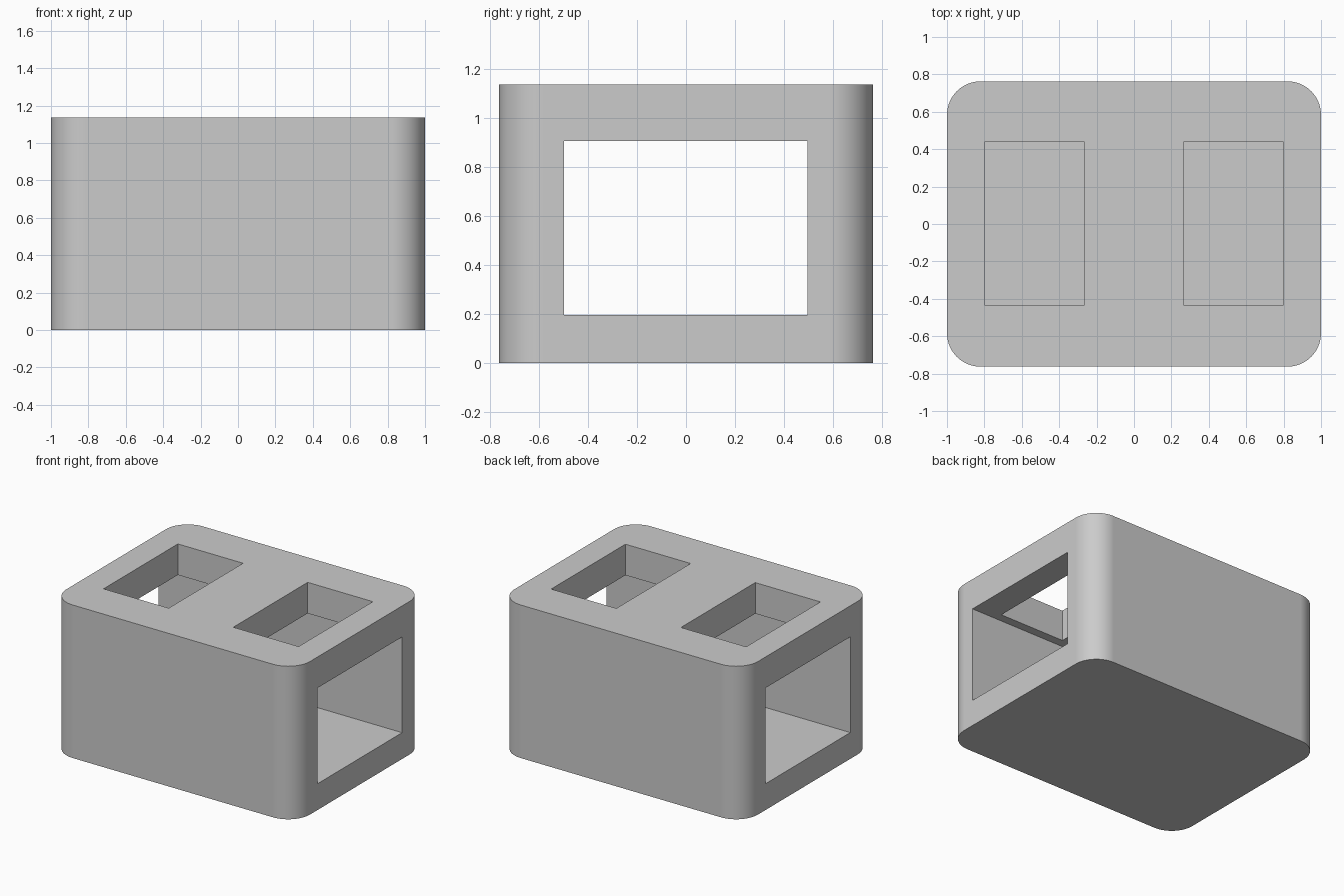
import bpy, bmesh
from math import radians, sin, cos, pi

default = bpy.data.objects.get("Cube")
if default:
    bpy.data.objects.remove(default, do_unlink=True)

HALF_X, HALF_Y, HEIGHT, RADIUS, STEPS = 1.0, 0.763, 1.135, 0.18, 16

grey = bpy.data.materials.new("light_grey")
grey.use_nodes = True
grey.diffuse_color = (0.6, 0.6, 0.6, 1)
grey.node_tree.nodes["Principled BSDF"].inputs["Base Color"].default_value = (0.6, 0.6, 0.6, 1)


def add_object(name, bm):
    bmesh.ops.recalc_face_normals(bm, faces=bm.faces)
    mesh = bpy.data.meshes.new(name)
    bm.to_mesh(mesh)
    bm.free()
    mesh.materials.append(grey)
    obj = bpy.data.objects.new(name, mesh)
    bpy.context.collection.objects.link(obj)
    return obj


def add_box(name, low, high):
    bm = bmesh.new()
    bmesh.ops.create_cube(bm, size=1)
    for v in bm.verts:
        v.co = [(a + b) / 2 + c * (b - a) for a, b, c in zip(low, high, v.co)]
    return add_object(name, bm)


# Block with rounded upright corners
bm = bmesh.new()
outline = []
for i, (sx, sy) in enumerate([(1, 1), (-1, 1), (-1, -1), (1, -1)]):
    for k in range(STEPS + 1):
        a = (i + k / STEPS) * pi / 2
        outline.append(bm.verts.new((sx * (HALF_X - RADIUS) + RADIUS * cos(a),
                                     sy * (HALF_Y - RADIUS) + RADIUS * sin(a), 0)))
base = bm.faces.new(outline)
top = bmesh.ops.extrude_face_region(bm, geom=[base], use_keep_orig=True)
for v in top["geom"]:
    if isinstance(v, bmesh.types.BMVert):
        v.co.z = HEIGHT
block = add_object("hollow_block", bm)

# Side-to-side tunnel and the two openings in the roof
cutters = [
    add_box("tunnel_cutter", (-1.2, -0.497, 0.195), (1.2, 0.495, 0.905)),
    add_box("right_opening_cutter", (-0.8, -0.433, 0.6), (-0.265, 0.438, 1.3)),
    add_box("left_opening_cutter", (0.265, -0.433, 0.6), (0.8, 0.438, 1.3)),
]
bpy.ops.object.select_all(action="DESELECT")
block.select_set(True)
bpy.context.view_layer.objects.active = block
for cutter in cutters:
    cutter.hide_render = True
    mod = block.modifiers.new(cutter.name, "BOOLEAN")
    mod.operation = "DIFFERENCE"
    mod.solver = "EXACT"
    mod.object = cutter
    bpy.ops.object.modifier_apply(modifier=mod.name)
    bpy.data.objects.remove(cutter, do_unlink=True)

# Smooth corners, crisp edges
bpy.ops.object.shade_smooth_by_angle(angle=radians(30))
weighted = block.modifiers.new("even_normals", "WEIGHTED_NORMAL")
weighted.keep_sharp = True
